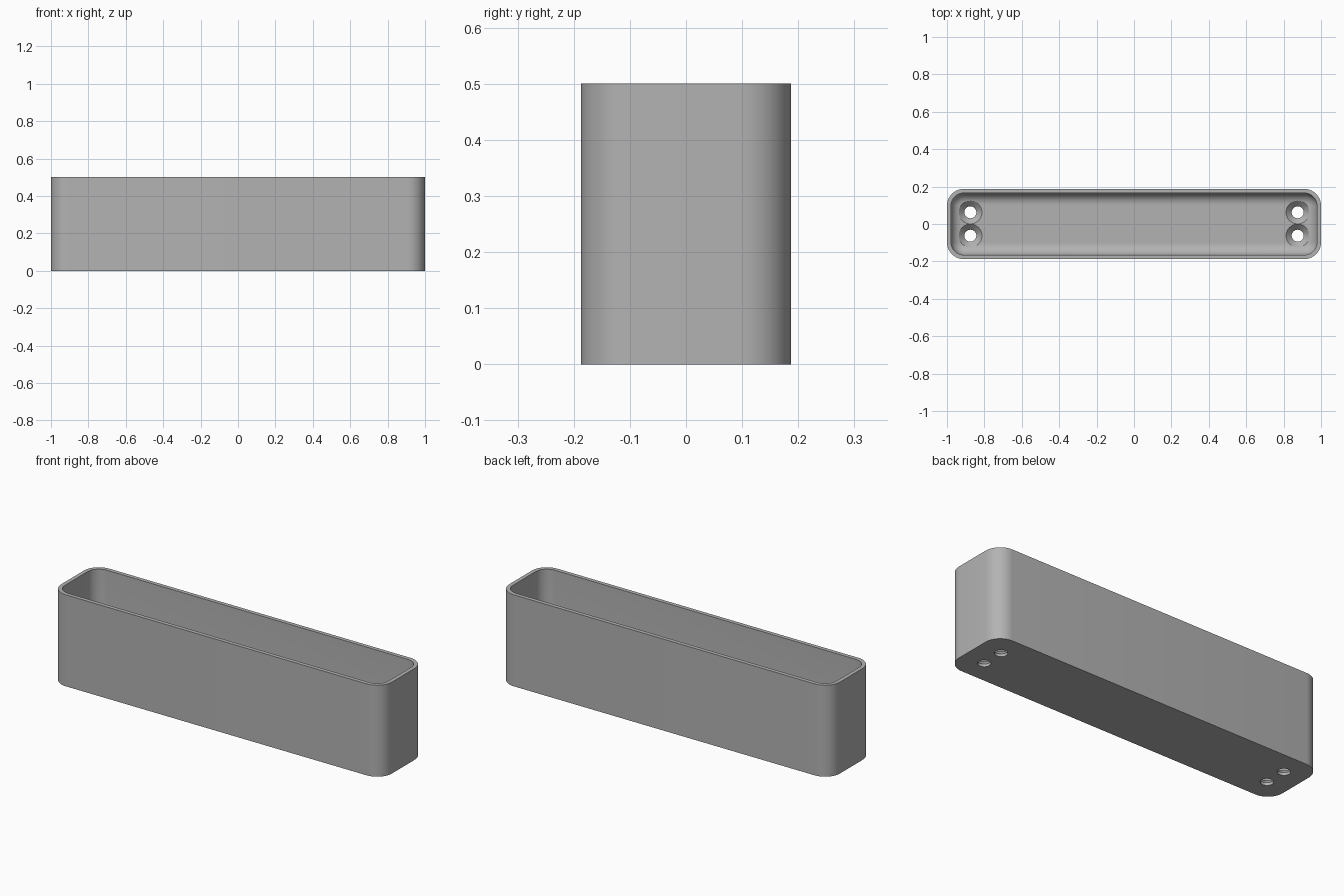
import bpy, bmesh, math

if "Cube" in bpy.data.objects:
    bpy.data.objects.remove(bpy.data.objects["Cube"], do_unlink=True)

LENGTH, WIDTH, HEIGHT = 2.0, 0.375, 0.5
CORNER, WALL, FLOOR, FILLET = 0.09, 0.022, 0.045, 0.06
HOLE, SINK = 0.032, 0.062

grey = bpy.data.materials.new("plain grey")
grey.use_nodes = True
grey.diffuse_color = (0.45, 0.45, 0.45, 1)
grey.node_tree.nodes["Principled BSDF"].inputs["Base Color"].default_value = grey.diffuse_color


def rounded_ring(bm, inset, z, steps=10):
    """Rounded rectangle loop of vertices, inset from the outer wall."""
    r = max(CORNER - inset, 0.006)
    cx, cy = LENGTH / 2 - inset - r, WIDTH / 2 - inset - r
    ring = []
    for q, (sx, sy) in enumerate([(1, 1), (-1, 1), (-1, -1), (1, -1)]):
        for i in range(steps + 1):
            a = (q + i / steps) * math.pi / 2
            ring.append(bm.verts.new((sx * cx + r * math.cos(a), sy * cy + r * math.sin(a), z)))
    return ring


def circle_ring(bm, x, y, r, z, n=40):
    return [bm.verts.new((x + r * math.cos(2 * math.pi * i / n),
                          y + r * math.sin(2 * math.pi * i / n), z)) for i in range(n)]


def loft(bm, rings):
    """Join successive rings and cap both ends."""
    for a, b in zip(rings, rings[1:]):
        for i in range(len(a)):
            j = (i + 1) % len(a)
            bm.faces.new((a[i], a[j], b[j], b[i]))
    bm.faces.new(rings[0][::-1])
    bm.faces.new(rings[-1])


def finish(name, bm):
    bmesh.ops.recalc_face_normals(bm, faces=bm.faces)
    mesh = bpy.data.meshes.new(name)
    bm.to_mesh(mesh)
    bm.free()
    mesh.materials.append(grey)
    obj = bpy.data.objects.new(name, mesh)
    bpy.context.collection.objects.link(obj)
    return obj


# Open tray: outer wall, rim, inner wall, filleted floor
bm = bmesh.new()
profile = [(0, 0), (0, HEIGHT), (WALL, HEIGHT)]
for i in range(9):
    a = i / 8 * math.pi / 2
    profile.append((WALL + FILLET * (1 - math.cos(a)), FLOOR + FILLET * (1 - math.sin(a))))
loft(bm, [rounded_ring(bm, inset, z) for inset, z in profile])
tray = finish("tray", bm)

# Countersunk screw holes, a pair at each end
bm = bmesh.new()
for x in (-0.875, 0.875):
    for y in (-0.0625, 0.0625):
        sections = [(HOLE, -0.05), (HOLE, FLOOR - 0.03), (SINK, FLOOR), (SINK, 0.2)]
        loft(bm, [circle_ring(bm, x, y, r, z) for r, z in sections])
cutter = finish("screw_hole_cutter", bm)
cutter.hide_render = True

cut = tray.modifiers.new("screw holes", 'BOOLEAN')
cut.operation = 'DIFFERENCE'
cut.solver = 'EXACT'
cut.object = cutter
bpy.ops.object.select_all(action='DESELECT')
bpy.context.view_layer.objects.active = tray
tray.select_set(True)
bpy.ops.object.modifier_apply(modifier=cut.name)
bpy.data.objects.remove(cutter, do_unlink=True)
bpy.ops.object.shade_smooth_by_angle(angle=math.radians(30))
